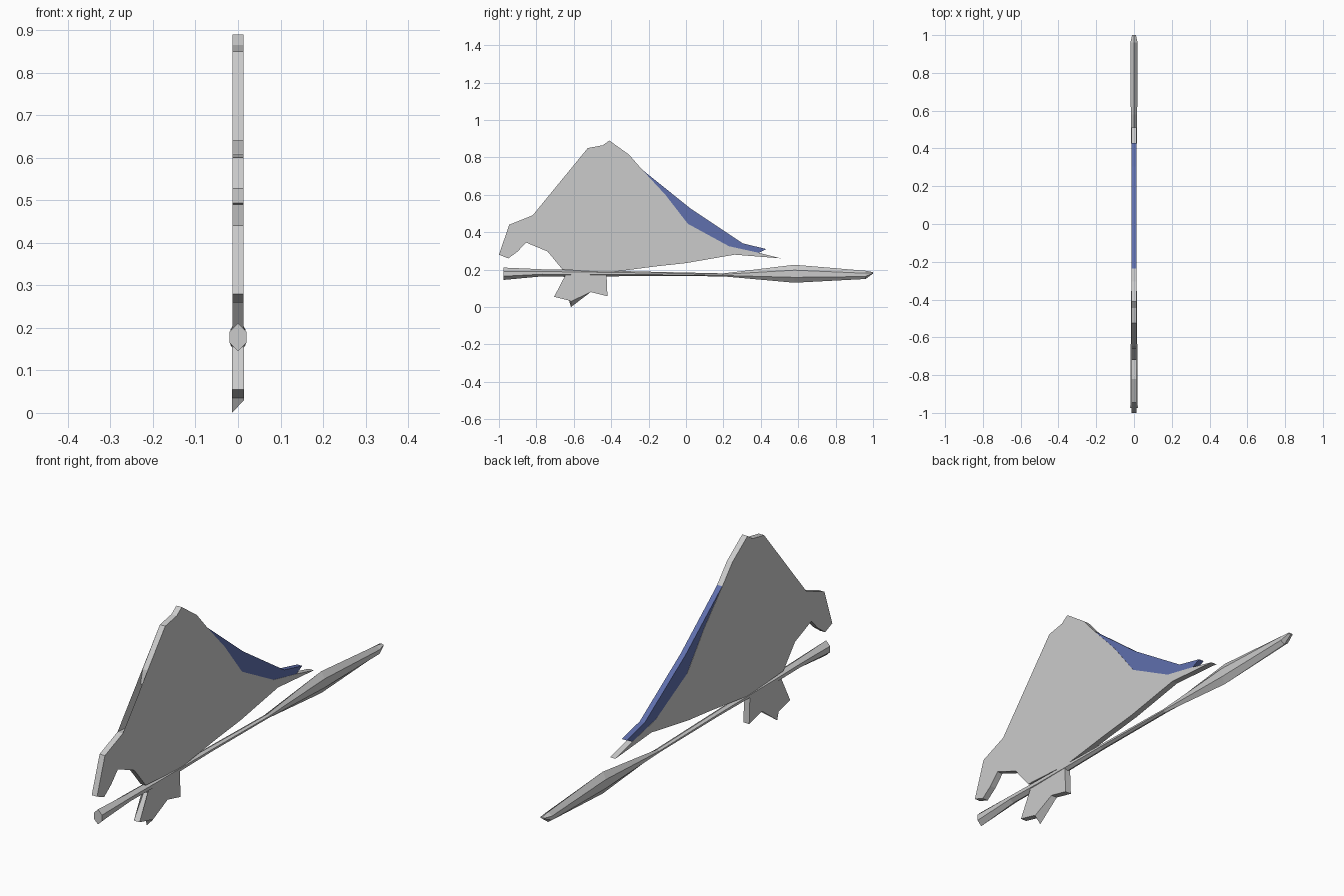
import bpy, bmesh

if "Cube" in bpy.data.objects:
    bpy.data.objects.remove(bpy.data.objects["Cube"])


def make_object(name, bm, color=None):
    bmesh.ops.recalc_face_normals(bm, faces=bm.faces)
    mesh = bpy.data.meshes.new(name)
    bm.to_mesh(mesh)
    bm.free()
    obj = bpy.data.objects.new(name, mesh)
    bpy.context.collection.objects.link(obj)
    if color:
        mat = bpy.data.materials.new(name + "_color")
        mat.diffuse_color = color
        mat.use_nodes = True
        mat.node_tree.nodes["Principled BSDF"].inputs["Base Color"].default_value = mat.diffuse_color
        mesh.materials.append(mat)
    return obj


def slab(name, outline, half, color=None):
    """Extrude a side outline of (y, z) points to a thin slab across x."""
    bm = bmesh.new()
    left = [bm.verts.new((-half, y, z)) for y, z in outline]
    right = [bm.verts.new((half, y, z)) for y, z in outline]
    n = len(outline)
    for i in range(n):
        j = (i + 1) % n
        bm.faces.new((left[i], left[j], right[j], right[i]))
    sides = [bm.faces.new(left), bm.faces.new(right)]
    bmesh.ops.triangulate(bm, faces=sides)
    return make_object(name, bm, color)


# Curve shared by the body's back and the coloured trim
back_edge = [(-0.235, 0.735), (-0.11, 0.60), (0.01, 0.445),
             (0.06, 0.405), (0.23, 0.325), (0.39, 0.29)]

# Body with three hooked claws on the front and a tapering tail
crest = [(-0.645, 0.70), (-0.525, 0.85), (-0.445, 0.865), (-0.41, 0.89), (-0.305, 0.815)]
tail = [(0.51, 0.26), (0.26, 0.28), (0.0, 0.235), (-0.165, 0.217), (-0.41, 0.185)]
lower_claw = [(-0.66, 0.20), (-0.74, 0.297), (-0.855, 0.345), (-0.90, 0.297),
              (-0.95, 0.26), (-1.0, 0.28), (-0.945, 0.44), (-0.82, 0.49), (-0.60, 0.47)]
middle_claw = [(-0.61, 0.485), (-0.72, 0.493), (-0.72, 0.527), (-0.66, 0.60), (-0.57, 0.607)]
upper_claw = [(-0.482, 0.553), (-0.485, 0.61), (-0.50, 0.69), (-0.525, 0.71),
              (-0.58, 0.675), (-0.66, 0.64)]
slab("body", crest + back_edge + tail + lower_claw + middle_claw + upper_claw, 0.013)

# Coloured trim along the back
trim = [(0.43, 0.31), (0.305, 0.34), (0.02, 0.53)]
slab("back_trim", back_edge + trim, 0.012, (0.115, 0.16, 0.42, 1))

# Foot with pointed toes, the right-hand middle toe a little shorter
foot = slab("foot", [(-0.64, 0.18), (-0.635, 0.155), (-0.705, 0.055), (-0.625, 0.035),
                     (-0.615, 0.0), (-0.51, 0.08), (-0.42, 0.058), (-0.425, 0.18)], 0.014)
for v in foot.data.vertices:
    if v.co.x > 0 and v.co.z < 0.01:
        v.co.z = 0.03

# Staff: six-sided rings (y, z centre, half width, half height), blade at the back
rings = [(-0.975, 0.178, 0.020, 0.033), (-0.77, 0.183, 0.018, 0.019),
         (-0.60, 0.180, 0.017, 0.019), (-0.20, 0.178, 0.013, 0.011),
         (0.20, 0.172, 0.011, 0.008), (0.58, 0.178, 0.017, 0.048),
         (0.96, 0.172, 0.019, 0.022), (1.0, 0.183, 0.010, 0.004)]
bm = bmesh.new()
loops = []
for y, zc, w, h in rings:
    shape = [(0, 1), (1, 0.4), (1, -0.4), (0, -1), (-1, -0.4), (-1, 0.4)]
    loops.append([bm.verts.new((sx * w, y, zc + sz * h)) for sx, sz in shape])
for a, b in zip(loops, loops[1:]):
    for i in range(6):
        j = (i + 1) % 6
        bm.faces.new((a[i], a[j], b[j], b[i]))
bm.faces.new(loops[0])
bm.faces.new(loops[-1])
make_object("staff", bm)
